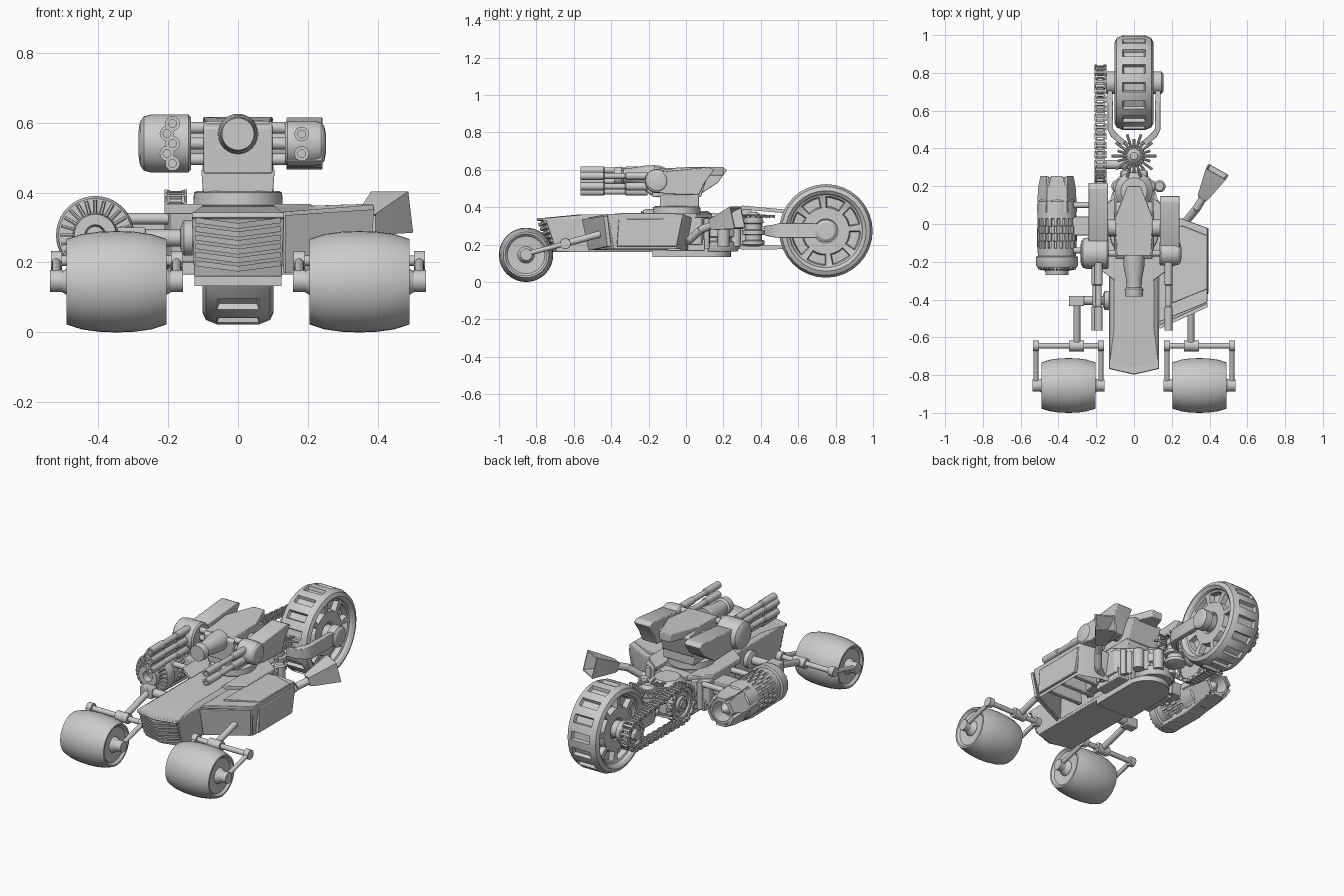
import bpy, bmesh
from math import pi, sin, cos, radians, atan2
from mathutils import Vector, Matrix

if "Cube" in bpy.data.objects:
    bpy.data.objects.remove(bpy.data.objects["Cube"])


def finish(name, bm, bevel=0):
    me = bpy.data.meshes.new(name)
    bm.to_mesh(me)
    bm.free()
    ob = bpy.data.objects.new(name, me)
    bpy.context.collection.objects.link(ob)
    if bevel:
        m = ob.modifiers.new("bevel", 'BEVEL')
        m.width, m.segments, m.limit_method = bevel, 2, 'ANGLE'
    return ob


def lathe(name, prof, origin, direction, seg=32, phase=0.0, dents=()):
    """Revolve (distance, radius) pairs; dents = (row, test, inset, depth)."""
    bm = bmesh.new()
    rot = Vector(direction).to_track_quat('Z', 'Y').to_matrix()
    rings = [[bm.verts.new(Vector(origin) + rot @ Vector((r * cos(phase + 2 * pi * i / seg), r * sin(phase + 2 * pi * i / seg), t)))
              for i in range(seg)] for t, r in prof]
    grid = [[bm.faces.new((a[i], a[(i + 1) % seg], b[(i + 1) % seg], b[i])) for i in range(seg)]
            for a, b in zip(rings, rings[1:])]
    bm.faces.new(rings[0])
    bm.faces.new(rings[-1])
    bmesh.ops.recalc_face_normals(bm, faces=bm.faces[:])
    for row, test, inset, depth in dents:
        bmesh.ops.inset_region(bm, faces=[f for i, f in enumerate(grid[row]) if test(i)], thickness=inset, depth=-depth)
    return finish(name, bm)


def rod(name, a, b, r, seg=20):
    a, b = Vector(a), Vector(b)
    return lathe(name, [(0, r), ((b - a).length, r)], a, b - a, seg)


def loft(name, sections, bevel=0, hollow=0):
    """Skin matching 3D rings; hollow digs into the first cap."""
    bm = bmesh.new()
    rings = [[bm.verts.new(p) for p in s] for s in sections]
    n = len(rings[0])
    for a, b in zip(rings, rings[1:]):
        for i in range(n):
            bm.faces.new((a[i], a[(i + 1) % n], b[(i + 1) % n], b[i]))
    cap = bm.faces.new(rings[0])
    bm.faces.new(rings[-1])
    bmesh.ops.recalc_face_normals(bm, faces=bm.faces[:])
    if hollow:
        bmesh.ops.inset_region(bm, faces=[cap], thickness=0.025, depth=-hollow)
    return finish(name, bm, bevel)


def prism(name, pts, axis, lo, hi, bevel=0):
    put = {'x': lambda p, h: (h, p[0], p[1]), 'y': lambda p, h: (p[0], h, p[1]), 'z': lambda p, h: (p[0], p[1], h)}[axis]
    return loft(name, [[put(p, h) for p in pts] for h in (lo, hi)], bevel)


def boxes(name, items, bevel=0):
    """items = (centre, size, rotation about x)"""
    bm = bmesh.new()
    for c, s, a in items:
        bmesh.ops.create_cube(bm, size=1, matrix=Matrix.Translation(c) @ Matrix.Rotation(a, 4, 'X') @ Matrix.Diagonal((*s, 1)))
    return finish(name, bm, bevel)


def box(name, x0, x1, y0, y1, z0, z1, bevel=0.004):
    return boxes(name, [(((x0 + x1) / 2, (y0 + y1) / 2, (z0 + z1) / 2), (x1 - x0, y1 - y0, z1 - z0), 0)], bevel)


# Rear wheel with tread slots and recessed windows on both sides
win = lambda i: i % 4 != 0
lathe("rear_wheel", [(-.06, .055), (-.07, .065), (-.07, .125), (-.07, .185), (-.075, .195), (-.09, .2), (-.102, .215), (-.092, .237),
                     (-.06, .25), (.06, .25), (.092, .237), (.102, .215), (.09, .2), (.075, .195), (.07, .185), (.07, .125),
                     (.07, .065), (.06, .055)], (0, .748, .273), (1, 0, 0), 32,
      dents=[(8, lambda i: i % 2 == 0, .009, .018), (2, win, .007, .03), (14, win, .007, .03)])
lathe("rear_hub", [(-.155, .045), (-.145, .06), (-.1, .06), (-.095, .05), (.095, .05), (.1, .06), (.145, .06), (.155, .045)],
      (0, .748, .273), (1, 0, 0))

# Rear fork
for s in (-1, 1):
    sec = lambda x, y, z0, z1, w: [(s * x, y, z0), (s * (x + w), y, z0), (s * (x + w), y, z1), (s * x, y, z1)]
    loft("rear_fork_arm", [sec(.02, .42, .25, .30, .05), sec(.07, .46, .24, .305, .05), sec(.11, .50, .235, .315, .03),
                           sec(.113, .68, .235, .315, .028), sec(.115, .80, .245, .3, .028)], .003)

# Barrel-shaped front wheels, forks and struts
for s in (-1, 1):
    cx = s * .347
    lathe("front_wheel", [(-.125, .05), (-.13, .1), (-.143, .112), (-.143, .122), (-.10, .136), (-.05, .143), (0, .145), (.05, .143),
                          (.10, .136), (.143, .122), (.143, .112), (.13, .1), (.125, .05)], (cx, -.855, .145), (1, 0, 0), 40)
    lathe("front_axle", [(-.155, .03), (-.13, .045), (.13, .045), (.155, .03)], (cx, -.855, .145), (1, 0, 0), 24)
    rod("front_crossbar", (cx - .165, -.645, .205), (cx + .165, -.645, .205), .015)
    for e in (-.172, .172):
        rod("fork_arm", (cx + e, -.645, .205), (cx + e, -.855, .15), .013)
        rod("fork_joint", (cx + e - .016, -.645, .205), (cx + e + .016, -.645, .205), .028)
        rod("axle_hub", (cx + e - .018, -.855, .147), (cx + e + .018, -.855, .147), .032)
    rod("strut_sleeve", (s * .305 - .04, -.645, .205), (s * .305 + .04, -.645, .205), .029)
    rod("front_strut", (s * .302, -.645, .205), (s * .302, -.41, .27), .018)
box("left_strut_block", -.345, -.265, -.435, -.38, .24, .30)
rod("left_strut_axle", (-.3, -.405, .27), (-.1, -.405, .27), .024)
lathe("left_strut_flange", [(0, .03), (.01, .05), (.035, .05)], (-.165, -.405, .27), (1, 0, 0))

# Long central hull with pointed nose
outline = lambda w, y, z, back: [(-w, y, z), (0, y - .03, z), (w, y, z), (w, back, z), (-w, back, z)]
loft("hull", [outline(.125, -.69, .16, .12), outline(.132, -.745, .325, .12), outline(.132, -.768, .328, .12), outline(.132, -.765, .343, .12)], .003)
loft("hull_spine", [outline(.13, -.75, .341, .05), outline(.105, -.55, .36, .05)])

# Nose grille slats
for i in range(6):
    z, y = .184 + i * .0245, -.702 - i * .0085
    ring = lambda x, dy, dz: [(x, y + dy + a, z + dz + b) for a, b in ((.02, 0), (-.012, 0), (-.016, .016), (.02, .016))]
    loft("grille_slat", [ring(-.122, 0, .006), ring(0, -.03, -.01), ring(.122, 0, .006)])

# Right body side: hollow shell, skin panels and frame ribs
side = lambda z, g, dz: [(.13, -.49 - g, z), (.37 + g * .6, -.385 - g, z + dz), (.37 + g * .6, -.05 + g, z + dz), (.25, .0 + g, z), (.13, .02, z)]
loft("right_shell", [side(.17, 0, .005), side(.33, .03, .018), side(.345, .03, .02)], .003, hollow=.13)
prism("right_skin_panel", [(-.37, .19), (-.36, .335), (-.02, .338), (-.05, .19)], 'x', .376, .394, .003)
loft("front_skin_panel", [[(.135, -.555, .335), (.39, -.44, .352), (.375, -.42, .19), (.135, -.52, .17)],
                          [(.135, -.535, .335), (.39, -.42, .352), (.375, -.40, .19), (.135, -.50, .17)]])
loft("right_deck_lip", [[(.2, -.42, z), (.385, -.345, z + .006), (.385, -.06, z + .006), (.26, -.01, z), (.2, -.01, z)] for z in (.34, .362)], .003)
for y in (-.33, -.22, -.11):
    box("right_frame_rib", .12, .36, y, y + .03, .19, .27)

# Mid body, deck and turret ring
for s in (-1, 1):
    prism("mid_body_block", [(s * .12, -.26), (s * .19, -.2), (s * .21, -.1), (s * .21, .08), (s * .12, .13)], 'z', .2, .345, .005)
    box("side_power_unit", s * .155 - .04, s * .155 + .04, -.1, .1, .165, .23)
    prism("deck_plate", [(s * .1, -.3), (s * .21, -.22), (s * .21, .05), (s * .1, .14)], 'z', .338, .367, .004)
    for k in range(3):
        rod("engine_column", (s * .17, .03 + k * .04, .18), (s * .17, .03 + k * .04, .34), .016)
lathe("turret_ring", [(0, .125), (.004, .128), (.04, .126), (.045, .115)], (0, -.05, .36), (0, 0, 1), 48)

# Base plate with rounded tail
tail = [(.125 * cos(a), .115 + .125 * sin(a)) for a in [pi * i / 16 for i in range(17)]]
prism("base_plate", tail + [(-.125, -.18), (.125, -.18)], 'z', .133, .163)

# Engine drum with bosses
lathe("engine_drum", [(0, .1), (.02, .11), (.05, .11), (.055, .095), (.075, .095), (.08, .11), (.13, .11), (.135, .1), (.16, .1), (.19, .07)],
      (0, .175, .163), (0, 0, 1), 32)
for x, y, r in ((-.085, .2, .035), (.085, .2, .035), (.135, .2, .032), (-.045, .265, .03), (.045, .265, .03)):
    lathe("engine_boss", [(0, r), (.12, r), (.13, r * .7)], (x, y, .19), (0, 0, 1), 20)

# Radial rotor in front of the rear wheel
lathe("rotor_hub", [(0, .03), (.01, .06), (.03, .06), (.035, .045), (.06, .045), (.065, .06), (.085, .06), (.09, .045), (.12, .045),
                    (.125, .05), (.16, .05), (.185, .02)], (0, .36, .19), (0, 0, 1), 24)
for i in range(20):
    a, r = 2 * pi * i / 20, (.12, .09)[i % 2]
    d = Vector((cos(a), sin(a), 0))
    rod("rotor_spoke", Vector((0, .36, .355)) + d * .02, Vector((0, .36, .35)) + d * r, .007, 8)

# Drive chain and toothed sprockets on the left
cx, f, g, zf, zr = -.178, .315, .748, .29, .273
teeth, links = [], []
for y, z, r, n in ((f, zf, .095, 20), (g, zr, .07, 14)):
    lathe("sprocket", [(-.02, .03), (-.02, r * .45), (-.008, r * .5), (-.008, r * .75), (-.018, r * .8), (-.018, r), (.018, r), (.02, .03)],
          (cx, y, z), (1, 0, 0))
    teeth += [((cx, y + r * cos(a), z + r * sin(a)), (.03, .022, .014), a) for a in [2 * pi * i / n for i in range(n)]]
boxes("sprocket_teeth", teeth)
rod("front_sprocket_axle", (cx - .03, f, zf), (-.03, f, zf), .025)
rod("rear_sprocket_axle", (cx - .03, g, zr), (-.1, g, zr), .03)
path = [Vector((f + .107 * cos(a), zf + .107 * sin(a))) for a in [pi / 2 + pi * i / 24 for i in range(25)]]
path += [Vector((g + .085 * cos(a), zr + .085 * sin(a))) for a in [-pi / 2 + pi * i / 24 for i in range(25)]]
path.append(path[0])
dist, nxt = 0, 0
for a, b in zip(path, path[1:]):
    L, d = (b - a).length, (b - a).normalized()
    while nxt < dist + L:
        p, ang, odd = a + d * (nxt - dist), atan2(d.y, d.x), len(links) // 3 % 2
        for x in (-1, 1):
            links.append(((cx + x * (.028 - .007 * odd), p.x, p.y), (.008, .029, .02), ang))
        links.append(((cx, p.x, p.y), (.05, .013, .013), ang))
        nxt += .0245
    dist += L
boxes("drive_chain", links)

# Left jet engine with vents, intake fan and tail shroud
c = (-.408, 0, .278)
lathe("jet_body", [(-.23, .09), (-.23, .105), (-.215, .112), (-.175, .112), (-.17, .1), (-.13, .104), (-.09, .105), (-.05, .105), (-.01, .104),
                   (.03, .103), (.12, .1), (.13, .09), (.25, .07), (.25, .058), (.17, .055)], c, (0, 1, 0), 40,
      dents=[(r, lambda i, r=r: i % 2 == r % 2, .004, .012) for r in (5, 6, 7, 8)])
lathe("jet_intake", [(-.235, .025), (-.27, .03), (-.27, .06), (-.22, .066)], c, (0, 1, 0))
for i in range(24):
    d = Vector((cos(2 * pi * i / 24), 0, sin(2 * pi * i / 24)))
    rod("intake_blade", Vector(c) + d * .05 - Vector((0, .245, 0)), Vector(c) + d * .1 - Vector((0, .235, 0)), .005, 6)
lathe("jet_tail_cone", [(.15, .035), (.2, .035), (.24, .008)], c, (0, 1, 0), 20)
for i in range(6):
    a = pi / 2 + pi * i / 3
    u, v = Vector((cos(a), 0, sin(a))), Vector((-sin(a), 0, cos(a)))
    q = lambda r, w, y: Vector(c) + Vector((0, y, 0)) + u * (r - y * .06) + v * w
    loft("tail_shroud", [[q(r, -.048, .06), q(r, .048, .06), q(r, .048, .19), q(r, .03, .255), q(r, -.03, .255), q(r, -.048, .19)]
                         for r in (.084, .099)])
prism("jet_keel", [(-.2, .17), (.02, .165), (.24, .2), (.2, .225), (-.2, .2)], 'x', -.455, -.355, .004)
box("jet_mount", -.32, -.2, -.06, .04, .25, .33)
rod("jet_brace", (-.32, .1, .325), (-.15, .1, .325), .016)
rod("jet_brace", (-.32, -.14, .325), (-.15, -.14, .325), .016)

# Right exhaust pipe and square flare
pts = [(.2, -.03, .2), (.28, .02, .225), (.33, .08, .28), (.385, .17, .315)]
for a, b in zip(pts, pts[1:]):
    rod("exhaust_pipe", a, b, .021)
lathe("exhaust_flare", [(0, .035), (.02, .045), (.165, .086), (.165, .074), (.06, .04)], (.362, .137, .305), (.09, .16, .045), 4, pi / 4)

# Turret neck, body and armour fins
prism("turret_neck", [(-.1, .40), (.1, .40), (.105, .465), (-.105, .465)], 'y', -.14, .07, .004)
prism("turret_body", [(-.18, .455), (-.185, .585), (-.16, .603), (.02, .608), (.12, .58), (.08, .455)], 'x', -.098, .098, .004)
loft("turret_top_plate", [[(-.09, -.17, z), (.09, -.17, z), (.1, .03, z + t), (.035, .2, z + t), (-.035, .2, z + t), (-.1, .03, z + t)]
                          for z, t in ((.57, .0), (.604, .012))], .004)
for s, back in ((-1, .22), (1, .15)):
    prism("armour_fin", [(-.2, .49), (-.2, .54), (-.12, .59), (back - .03, .615), (back, .6), (back - .05, .53), (.07, .465), (-.1, .47)],
          'x', s * .19 - .052, s * .19 + .052, .005)
    rod("fin_pivot", (s * .08, -.02, .53), (s * .16, -.02, .53), .045)
    for dz in (-.045, 0, .045):
        rod("gun_mount_rib", (s * .09, -.155, .54 + dz), (s * .14, -.155, .54 + dz), .017)

# Central cannon with a rounded cap
lathe("central_cannon", [(0, .046), (.04, .05), (.05, .04), (.09, .042), (.16, .055), (.22, .058)], (0, -.385, .567), (0, 1, 0))

# Rounded gun pods with barrels
for s, w, r in ((-1, .15, .083), (1, .117, .065)):
    lathe("gun_pod", [(0, r * .9), (.008, r), (w - .035, r), (w - .015, r * .93), (w - .004, r * .75), (w, r * .45)],
          (s * .134, -.155, .54), (s, 0, 0), 36)
guns = [(-.195 + .008 * (-1) ** i, .597 - i * .0285) for i in range(5)] + [(.182, .567), (.182, .511)]
for x, z in guns:
    lathe("gun_barrel", [(.04, .011), (0, .011), (0, .021), (.125, .021), (.13, .016), (.24, .016), (.245, .021), (.36, .021)],
          (x, -.565, z), (0, 1, 0), 16)

# Smooth shading with sharp edges kept
for ob in bpy.data.objects:
    ob.select_set(ob.type == 'MESH')
    bpy.context.view_layer.objects.active = ob
bpy.ops.object.shade_smooth_by_angle(angle=radians(30))
